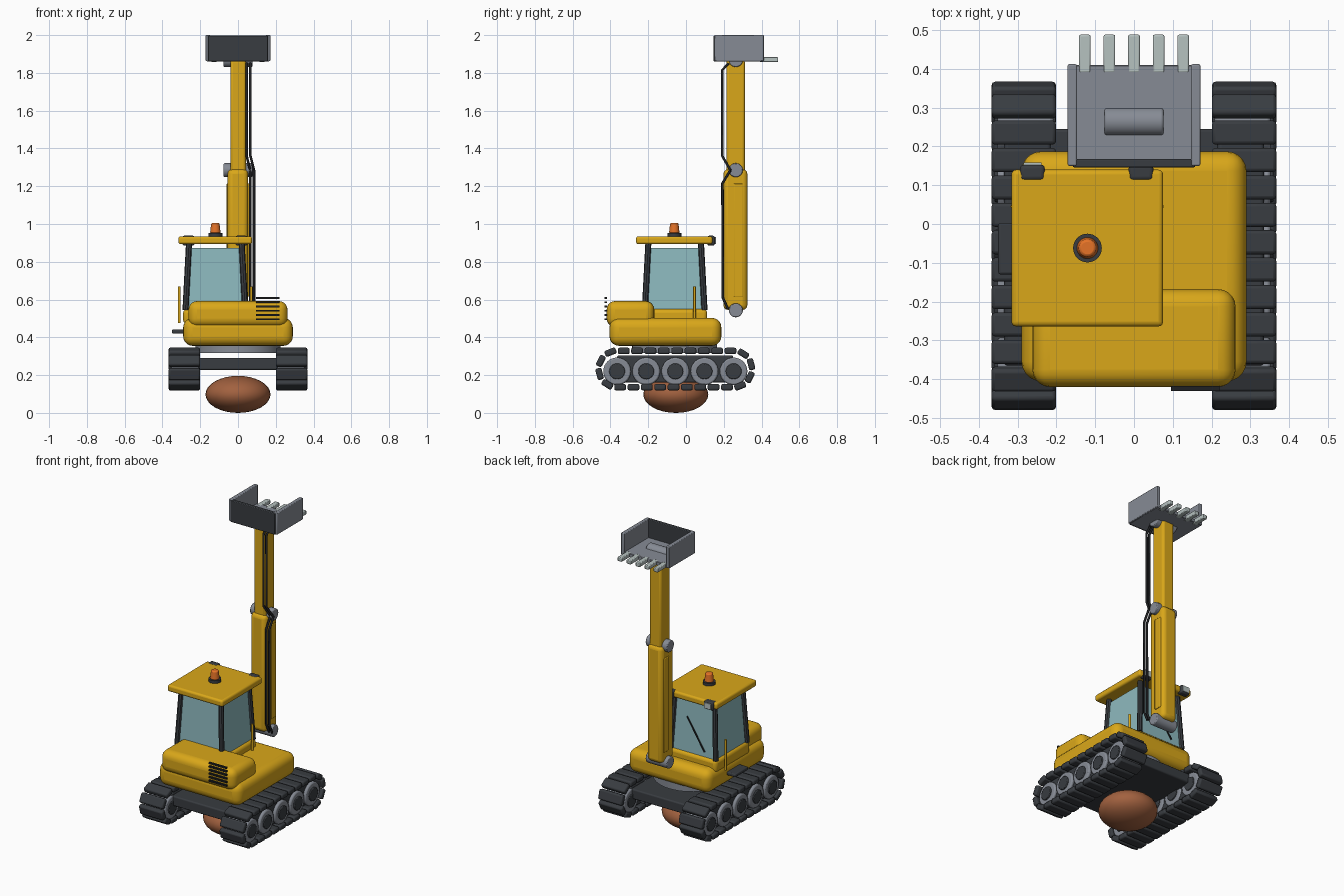
import bpy, bmesh, math
from mathutils import Vector, Matrix

old = bpy.data.objects.get("Cube")
if old:
    bpy.data.objects.remove(old, do_unlink=True)


def material(name, rgb):
    m = bpy.data.materials.new(name)
    m.use_nodes = True
    m.diffuse_color = (*rgb, 1)
    m.node_tree.nodes["Principled BSDF"].inputs["Base Color"].default_value = (*rgb, 1)
    return m


YELLOW = material("machine yellow", (0.70, 0.39, 0.01))
DARK = material("dark rubber", (0.04, 0.045, 0.052))
STEEL = material("steel grey", (0.24, 0.26, 0.30))
GLASS = material("window blue", (0.27, 0.49, 0.52))
ORANGE = material("beacon orange", (0.78, 0.17, 0.02))
BROWN = material("rock brown", (0.36, 0.12, 0.05))
PALE = material("pale steel", (0.47, 0.54, 0.53))
BLACK = material("hose black", (0.014, 0.015, 0.017))


def finish(name, bm, mat, bevel=0, segments=3):
    mesh = bpy.data.meshes.new(name)
    bm.to_mesh(mesh)
    bm.free()
    mesh.materials.append(mat)
    ob = bpy.data.objects.new(name, mesh)
    bpy.context.collection.objects.link(ob)
    if bevel:
        mod = ob.modifiers.new("rounded edges", "BEVEL")
        mod.width, mod.segments = bevel, segments
    bpy.ops.object.select_all(action="DESELECT")
    bpy.context.view_layer.objects.active = ob
    ob.select_set(True)
    bpy.ops.object.shade_smooth_by_angle(angle=math.radians(35))
    return ob


def box(name, x, y, z, mat, bevel=0, segments=3, taper=0):
    """Box from ranges; taper pulls the top in on every side."""
    bm = bmesh.new()
    bmesh.ops.create_cube(bm, size=1)
    for v in bm.verts:
        pull = taper if v.co.z > 0 else 0
        v.co = [(r[0] + pull) if c < 0 else (r[1] - pull)
                for c, r in zip(v.co[:2], (x, y))] + [z[0] if v.co.z < 0 else z[1]]
    return finish(name, bm, mat, bevel, segments)


def rod(name, a, b, r, mat, r2=None, sides=32, bevel=0):
    """Cylinder or cone between two points."""
    a, b = Vector(a), Vector(b)
    turn = (b - a).to_track_quat("Z", "Y").to_matrix().to_4x4()
    bm = bmesh.new()
    bmesh.ops.create_cone(bm, cap_ends=True, segments=sides, radius1=r,
                          radius2=r if r2 is None else r2, depth=(b - a).length,
                          matrix=Matrix.Translation((a + b) / 2) @ turn)
    return finish(name, bm, mat, bevel, 2)


def hose(name, points, r):
    cu = bpy.data.curves.new(name, "CURVE")
    cu.dimensions = "3D"
    cu.bevel_depth, cu.bevel_resolution, cu.use_fill_caps = r, 2, True
    sp = cu.splines.new("POLY")
    sp.points.add(len(points) - 1)
    for p, co in zip(sp.points, points):
        p.co = (*co, 1)
    cu.materials.append(BLACK)
    bpy.context.collection.objects.link(bpy.data.objects.new(name, cu))


# Tracks: shoes spaced along a stadium path, with wheels and a side frame
REAR, FRONT, TRACK_Z, RADIUS, SHOES = -0.365, 0.252, 0.232, 0.096, 26
STRAIGHT = FRONT - REAR
ARC = math.pi * RADIUS


def track_point(d):
    """Position (y, z) and tangent angle at distance d round the path."""
    if d < STRAIGHT:
        return REAR + d, TRACK_Z + RADIUS, 0
    d -= STRAIGHT
    if d < ARC:
        t = d / RADIUS
        return FRONT + RADIUS * math.sin(t), TRACK_Z + RADIUS * math.cos(t), -t
    d -= ARC
    if d < STRAIGHT:
        return FRONT - d, TRACK_Z - RADIUS, math.pi
    t = (d - STRAIGHT) / RADIUS
    return REAR - RADIUS * math.sin(t), TRACK_Z - RADIUS * math.cos(t), math.pi - t


for side, label in ((-1, "right"), (1, "left")):
    bm = bmesh.new()
    for i in range(SHOES):
        y, z, angle = track_point((i + 0.5) * 2 * (STRAIGHT + ARC) / SHOES)
        place = Matrix.Translation((side * 0.284, y, z)) @ Matrix.Rotation(angle, 4, "X")
        bmesh.ops.create_cube(bm, size=1, matrix=place @ Matrix.Diagonal((0.166, 0.062, 0.034, 1)))
    finish(label + "_track_shoes", bm, DARK, 0.009, 2)
    box(label + "_track_frame", sorted((side * 0.215, side * 0.335)), (-0.365, 0.25),
        (0.16, 0.305), DARK, 0.01)
    for i in range(5):
        y = REAR + i * STRAIGHT / 4
        rod(f"{label}_wheel_{i + 1}", (side * 0.208, y, 0.22), (side * 0.352, y, 0.22),
            0.073, STEEL, bevel=0.008)
        rod(f"{label}_hub_{i + 1}", (side * 0.202, y, 0.22), (side * 0.36, y, 0.22),
            0.042, DARK, sides=24, bevel=0.004)

# Undercarriage, turntable and the rock below
box("undercarriage", (-0.22, 0.22), (-0.36, 0.245), (0.228, 0.291), DARK, 0.008)
rod("turntable", (0, -0.06, 0.318), (0, -0.06, 0.37), 0.225, STEEL, sides=48)
bm = bmesh.new()
bmesh.ops.create_uvsphere(bm, u_segments=32, v_segments=16, radius=1,
                          matrix=Matrix.Translation((0, -0.054, 0.098)) @ Matrix.Diagonal((0.172, 0.172, 0.098, 1)))
finish("rock", bm, BROWN)

# Body, counterweight and cooling grille
box("body", (-0.29, 0.29), (-0.405, 0.187), (0.355, 0.503), YELLOW, 0.05, 5)
box("counterweight", (-0.262, 0.262), (-0.42, -0.168), (0.455, 0.592), YELLOW, 0.045, 5)
for i in range(6):
    z = 0.496 + i * 0.0225
    box(f"grille_bar_{i + 1}", (0.095, 0.22), (-0.431, -0.418), (z - 0.005, z + 0.005), BLACK)

# Cab
box("cab_base", (-0.29, 0.055), (-0.235, 0.112), (0.47, 0.55), YELLOW, 0.02)
box("cab_glass", (-0.275, 0.037), (-0.217, 0.097), (0.545, 0.872), GLASS, taper=0.015)
for i, x in enumerate((-0.12 - 0.158, -0.12 + 0.158)):
    for j, y in enumerate((-0.06 - 0.158, -0.06 + 0.158)):
        top = (-0.12 + (x + 0.12) * 0.88, -0.06 + (y + 0.06) * 0.88, 0.905)
        rod(f"cab_pillar_{2 * i + j + 1}", (x, y, 0.545), top, 0.016, DARK, sides=8)
box("cab_roof", (-0.316, 0.075), (-0.264, 0.14), (0.893, 0.935), YELLOW, 0.012)
rod("wiper", (-0.2, 0.099, 0.58), (-0.07, 0.088, 0.77), 0.005, BLACK, sides=8)
for label, x in (("right", -0.262), ("left", 0.018)):
    box(label + "_roof_lamp", (x - 0.032, x + 0.032), (0.112, 0.153), (0.886, 0.938), DARK, 0.01)
    box(label + "_lamp_lens", (x - 0.023, x + 0.023), (0.151, 0.158), (0.894, 0.93), PALE)
for label, x in (("right", -0.311), ("left", 0.07)):
    rod(label + "_handrail", (x, 0.045, 0.475), (x, 0.045, 0.67), 0.007, YELLOW, sides=12)
box("step", (-0.35, -0.28), (-0.13, 0.003), (0.42, 0.441), DARK, 0.006)

# Beacon
rod("beacon_base", (-0.12, -0.062, 0.93), (-0.12, -0.062, 0.953), 0.037, DARK)
rod("beacon_lamp", (-0.12, -0.062, 0.95), (-0.12, -0.062, 1.005), 0.028, ORANGE, 0.022, bevel=0.006)

# Arm and its pivots
box("lower_arm", (-0.055, 0.053), (0.198, 0.325), (0.545, 1.29), YELLOW, 0.025, 3)
for label, x in (("right", (-0.06, -0.05)), ("left", (0.048, 0.058))):
    box(label + "_arm_panel", x, (0.253, 0.303), (0.615, 1.215), YELLOW, 0.004, 2)
box("upper_arm", (-0.041, 0.042), (0.214, 0.312), (1.27, 1.868), YELLOW, 0.014)
for label, z in (("base", 0.543), ("elbow", 1.285), ("bucket", 1.868)):
    rod(label + "_pivot", (-0.076, 0.264, z), (0.076, 0.264, z), 0.037, STEEL, bevel=0.005)

# Twin hydraulic hoses
for i in range(2):
    lower, upper = 0.064 + 0.021 * i, 0.046 + 0.02 * i
    hose(f"lower_hose_{i + 1}", [(lower, 0.222, 0.55), (lower, 0.195, 0.61), (lower, 0.193, 1.215),
                                 (lower, 0.235, 1.285)], 0.007)
    hose(f"upper_hose_{i + 1}", [(lower, 0.235, 1.285), (upper, 0.192, 1.36), (upper, 0.192, 1.815),
                                 (upper, 0.225, 1.85)], 0.007)

# Bucket, open to the top and towards the teeth
box("bucket_floor", (-0.165, 0.165), (0.155, 0.41), (1.86, 1.882), STEEL, 0.003, 1)
box("bucket_back", (-0.158, 0.158), (0.146, 0.168), (1.86, 1.998), DARK, 0.004, 2)
for label, x in (("right", (-0.171, -0.147)), ("left", (0.147, 0.171))):
    box(label + "_bucket_side", x, (0.15, 0.412), (1.862, 2.0), STEEL, 0.004, 2)
for i in range(5):
    x = (i - 2) * 0.0635
    box(f"tooth_{i + 1}", (x - 0.015, x + 0.015), (0.39, 0.488), (1.857, 1.883), PALE, 0.004, 2)
